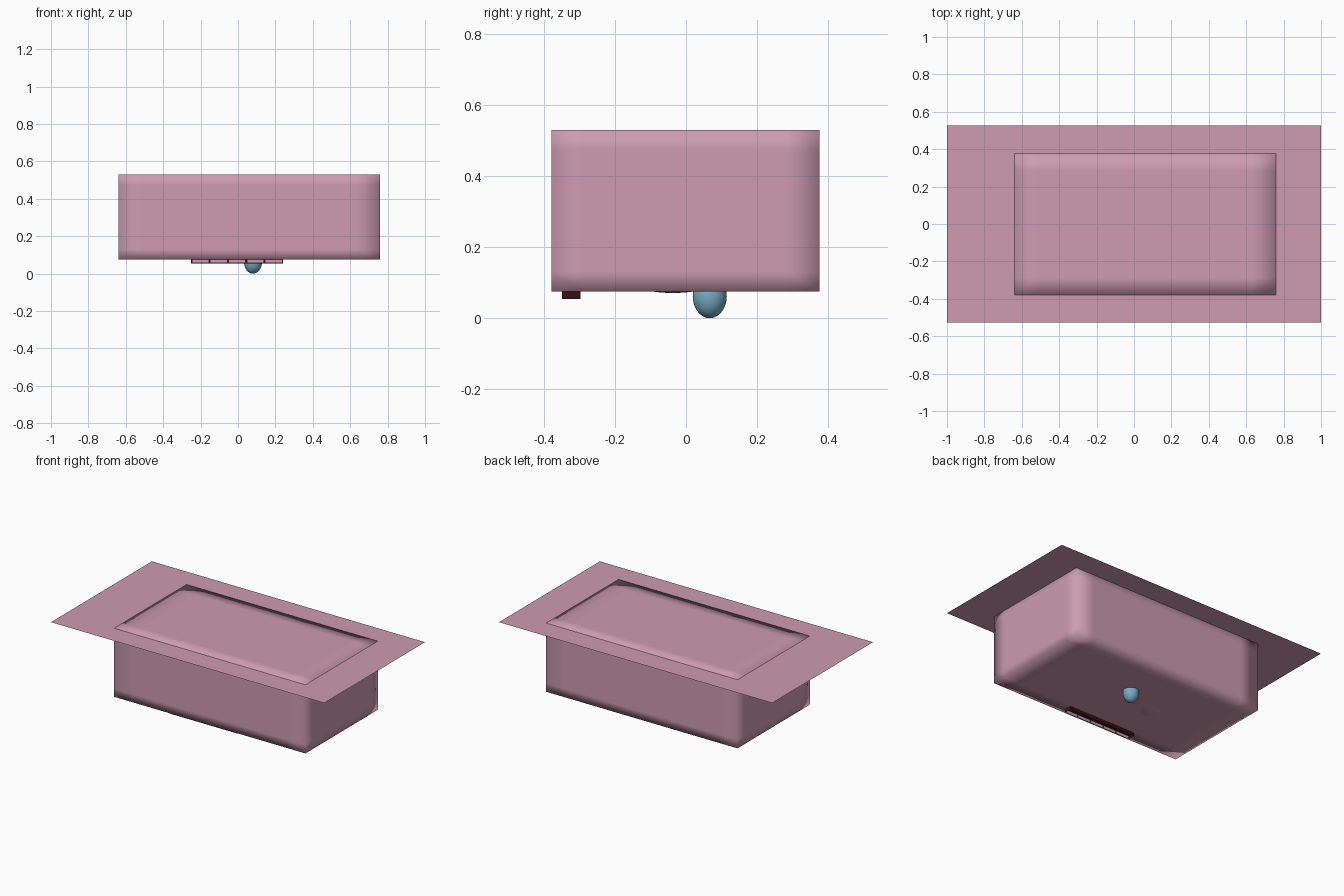
import bpy, bmesh
from mathutils import Vector, Matrix

if "Cube" in bpy.data.objects:
    bpy.data.objects.remove(bpy.data.objects["Cube"])


def material(name, rgb):
    m = bpy.data.materials.new(name)
    m.diffuse_color = (*rgb, 1)
    m.use_nodes = True
    m.node_tree.nodes["Principled BSDF"].inputs["Base Color"].default_value = m.diffuse_color
    return m


PINK = material("dusty_pink", (0.61, 0.332, 0.429))
BLUE = material("soft_blue", (0.19, 0.413, 0.552))
DARK = material("dark_maroon", (0.04, 0.005, 0.007))


def finish(name, bm, mat, smooth=False):
    me = bpy.data.meshes.new(name)
    bm.to_mesh(me)
    bm.free()
    me.materials.append(mat)
    for p in me.polygons:
        p.use_smooth = smooth
    ob = bpy.data.objects.new(name, me)
    bpy.context.collection.objects.link(ob)
    return ob


def box_bm(lo, hi):
    lo, hi = Vector(lo), Vector(hi)
    bm = bmesh.new()
    bmesh.ops.create_cube(bm, size=1, matrix=Matrix.Translation((lo + hi) / 2)
                          @ Matrix.Diagonal((*(hi - lo), 1)))
    return bm


def ellipsoid(name, centre, radii, mat):
    bm = bmesh.new()
    bmesh.ops.create_uvsphere(bm, u_segments=32, v_segments=16, radius=1,
                              matrix=Matrix.Translation(centre) @ Matrix.Diagonal((*radii, 1)))
    return finish(name, bm, mat, True)


# body: box with support loops, softened only by smooth shading
bm = box_bm((-0.64, -0.38, 0.075), (0.76, 0.376, 0.53))
for axis, cuts in ((0, (-0.51, 0.63)), (1, (-0.287, 0.285)), (2, (0.13, 0.475))):
    for c in cuts:
        co, no = Vector((0, 0, 0)), Vector((0, 0, 0))
        co[axis], no[axis] = c, 1
        bmesh.ops.bisect_plane(bm, geom=bm.verts[:] + bm.edges[:] + bm.faces[:],
                               plane_co=co, plane_no=no)
# open centre of the top, leaving a rim
centre = [f for f in bm.faces if f.normal.z > 0.9 and -0.5 < f.calc_center_median().x < 0.6
          and abs(f.calc_center_median().y) < 0.28]
bmesh.ops.delete(bm, geom=centre, context='FACES')
finish("body", bm, PINK, True)

# thin sheet over the body, showing through the rim
bm = bmesh.new()
bmesh.ops.create_grid(bm, x_segments=1, y_segments=1, size=1,
                      matrix=Matrix.Translation((0, 0, 0.529)) @ Matrix.Diagonal((1, 0.527, 1, 1)))
finish("top_sheet", bm, PINK)

# ball and shallow bump under the body
ellipsoid("ball", (0.08, 0.067, 0.062), (0.048, 0.048, 0.062), BLUE)
ellipsoid("shallow_bump", (-0.16, -0.037, 0.085), (0.08, 0.08, 0.014), PINK)

# dark tray, open below and in front
bm = box_bm((-0.25, -0.35, 0.054), (0.24, -0.298, 0.0745))
bmesh.ops.delete(bm, geom=[f for f in bm.faces if f.normal.z < -0.9 or f.normal.y < -0.9],
                 context='FACES')
finish("tray", bm, DARK)

# five front tiles with narrow gaps
for i in range(5):
    x = -0.25 + i * 0.098
    finish(f"tile_{i + 1}", box_bm((x + 0.003, -0.35, 0.056), (x + 0.095, -0.347, 0.0745)), PINK)
